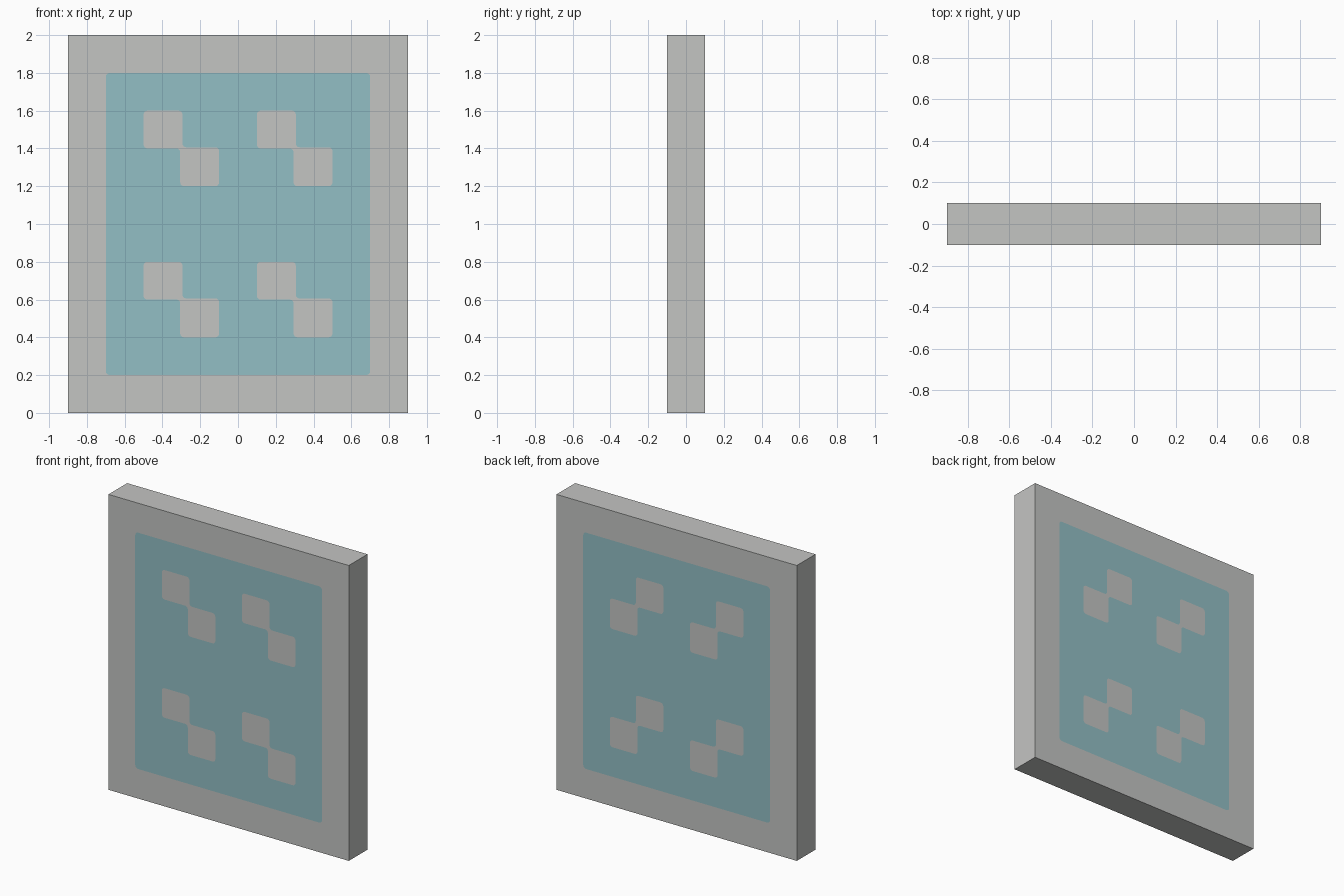
import bpy, bmesh, math

if "Cube" in bpy.data.objects:
    bpy.data.objects.remove(bpy.data.objects["Cube"])

W, T, H = 0.9, 0.1, 2.0   # half width, half depth, height
R = 0.022                 # small corner radius


def material(name, rgb):
    m = bpy.data.materials.new(name)
    m.diffuse_color = (*rgb, 1)
    m.use_nodes = True
    m.node_tree.nodes["Principled BSDF"].inputs["Base Color"].default_value = m.diffuse_color
    return m


def rounded(points, r=R, steps=4):
    """Round every corner of a closed 2D outline with axis-aligned sides."""
    out = []
    n = len(points)
    for i, (x, z) in enumerate(points):
        (px, pz), (nx, nz) = points[i - 1], points[(i + 1) % n]
        a = (math.copysign(r, px - x) if px != x else 0, math.copysign(r, pz - z) if pz != z else 0)
        b = (math.copysign(r, nx - x) if nx != x else 0, math.copysign(r, nz - z) if nz != z else 0)
        for k in range(steps + 1):
            t = k / steps * math.pi / 2
            s, c = 1 - math.sin(t), 1 - math.cos(t)
            out.append((x + a[0] * s + b[0] * c, z + a[1] * s + b[1] * c))
    return out


def motif(x, z):
    """Two diagonal squares joined by a narrow neck; x, z is the shared corner."""
    s, e = 0.2, 0.006
    return rounded([(x - s, z + s), (x - s, z), (x - e, z), (x - e, z - s + e),
                    (x - e, z - s), (x + s, z - s), (x + s, z), (x + e, z),
                    (x + e, z + s)][:3] + [(x - e, z - s), (x + s, z - s),
                    (x + s, z + e), (x + e, z + e), (x + e, z + s)], 0.02)


bm = bmesh.new()
panel_outline = rounded([(-0.7, 0.2), (0.7, 0.2), (0.7, 1.8), (-0.7, 1.8)])
motifs = [motif(x, z) for x in (-0.3, 0.3) for z in (0.6, 1.4)]
rect = [(-W, 0), (W, 0), (W, H), (-W, H)]


def loop(points, y):
    vs = [bm.verts.new((x, y, z)) for x, z in points]
    return vs, [bm.edges.new((vs[i - 1], vs[i])) for i in range(len(vs))]


def fill(edges, y, mat):
    res = bmesh.ops.triangle_fill(bm, edges=edges, use_beauty=True, normal=(0, math.copysign(1, y), 0))
    for f in res["geom"]:
        if isinstance(f, bmesh.types.BMFace):
            f.material_index = mat


# front and back faces: grey border, teal field, grey squares
rims = []
for y in (-T, T):
    rim, rim_edges = loop(rect, y)
    field, field_edges = loop(panel_outline, y)
    marks = [loop(m, y) for m in motifs]
    fill(rim_edges + field_edges, y, 0)
    fill(field_edges + [e for _, es in marks for e in es], y, 1)
    for _, es in marks:
        fill(es, y, 0)
    rims.append(rim)

# plain grey edges of the slab
for i in range(4):
    bm.faces.new((rims[0][i - 1], rims[0][i], rims[1][i], rims[1][i - 1]))
bmesh.ops.recalc_face_normals(bm, faces=bm.faces[:])

mesh = bpy.data.meshes.new("slab_panel")
bm.to_mesh(mesh)
bm.free()
mesh.materials.append(material("light grey", (0.55, 0.555, 0.545)))
mesh.materials.append(material("pale teal", (0.29, 0.52, 0.555)))
bpy.context.collection.objects.link(bpy.data.objects.new("slab_panel", mesh))
